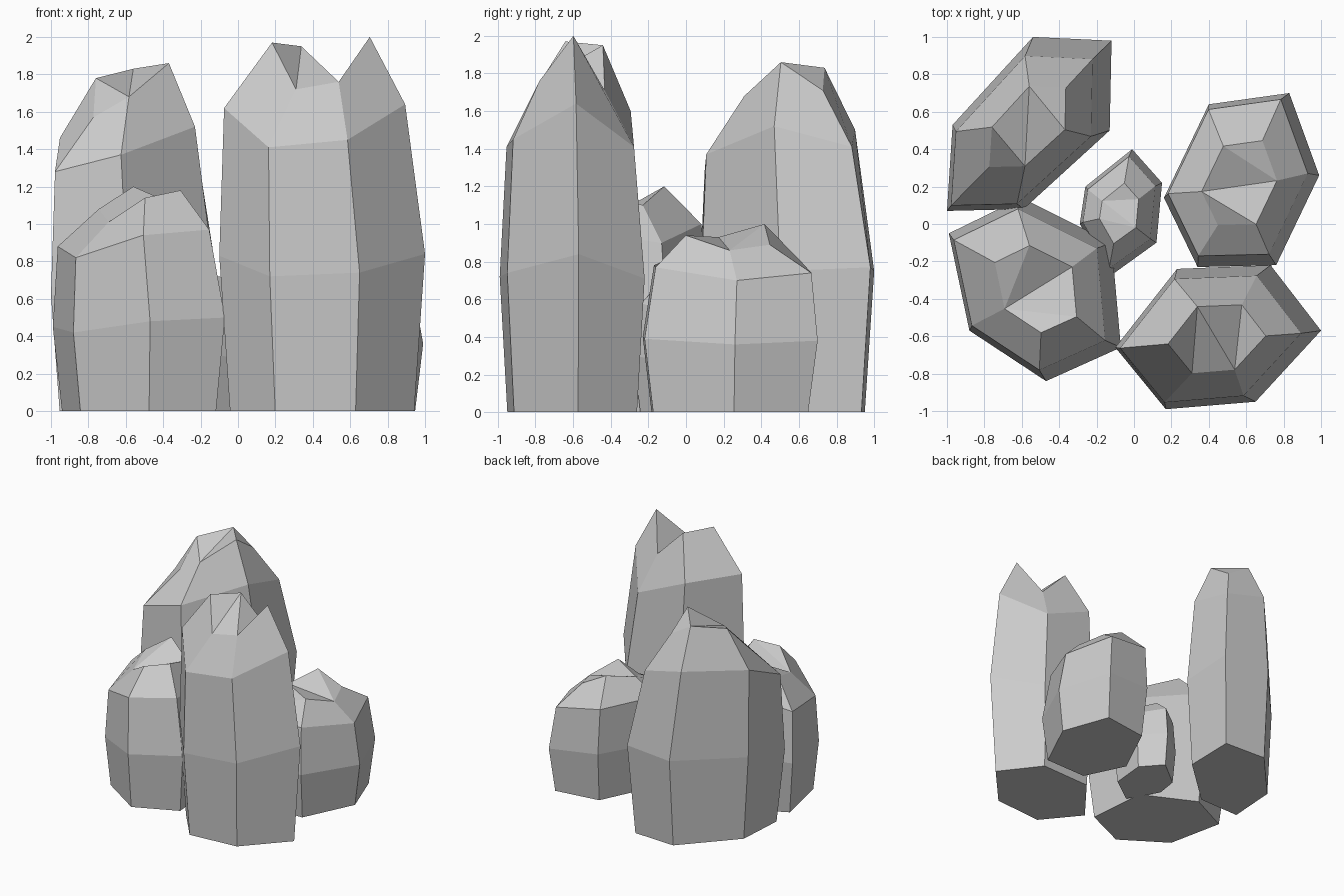
import bpy, bmesh
from mathutils import Vector

if "Cube" in bpy.data.objects:
    bpy.data.objects.remove(bpy.data.objects["Cube"])


def ring(bm, outline, scale, shift, heights):
    """Add a copy of the outline, scaled about its centre and shifted."""
    cx = sum(p[0] for p in outline) / 6
    cy = sum(p[1] for p in outline) / 6
    return [bm.verts.new((cx + shift[0] + (x - cx) * scale,
                          cy + shift[1] + (y - cy) * scale, z))
            for (x, y), z in zip(outline, heights)]


def rock(name, outline, belly, shoulder, cap, lean, cap_shift, cap_faces, taper=0.88):
    """Six-sided column: base, belly, shoulder and a broken faceted cap."""
    bm = bmesh.new()
    rings = [
        ring(bm, outline, 0.895, (0, 0), [0] * 6),
        ring(bm, outline, 1.0, (0, 0), belly),
        ring(bm, outline, taper, lean, shoulder),
        ring(bm, outline, taper * 0.54, cap_shift, cap),
    ]
    bm.faces.new(rings[0])
    for low, high in zip(rings, rings[1:]):
        for i in range(6):
            j = (i + 1) % 6
            bm.faces.new((low[i], low[j], high[j], high[i]))
    for f in cap_faces:
        bm.faces.new([rings[3][i] for i in f])
    bmesh.ops.recalc_face_normals(bm, faces=bm.faces)
    me = bpy.data.meshes.new(name)
    bm.to_mesh(me)
    bm.free()
    ob = bpy.data.objects.new(name, me)
    bpy.context.collection.objects.link(ob)


# Tall front right column with a notched crown
rock("front_right_rock",
     [(-.1, -.66), (.23, -.24), (.73, -.22), (1.0, -.57), (.65, -.95), (.17, -.99)],
     [.83, .78, .71, .84, .74, .72], [1.62, 1.6, 1.41, 1.64, 1.45, 1.41],
     [1.97, 1.95, 1.71, 2.0, 1.76, 1.72], (-.04, -.01), (-.005, -.01),
     [(0, 1, 5), (1, 4, 5), (1, 2, 4), (2, 3, 4)])

# Low back right boulder
rock("back_right_rock",
     [(.16, .14), (.40, .64), (.83, .70), (.99, .26), (.76, -.22), (.34, -.23)],
     [.40, .42, .38, .36, .39, .40], [.80, .80, .74, .70, .77, .78],
     [.93, 1.0, .89, .86, .94, .86], (-.02, .015), (-.015, -.005),
     [(0, 1, 3), (1, 2, 3), (0, 3, 4), (0, 4, 5)], 0.9)

# Low front left boulder
rock("front_left_rock",
     [(-.99, -.05), (-.60, .14), (-.12, -.1), (-.07, -.66), (-.47, -.84), (-.88, -.57)],
     [.45, .48, .46, .50, .48, .42], [.88, 1.0, .90, .97, .94, .82],
     [1.08, 1.2, 1.1, 1.18, 1.14, 1.01], (-.03, 0), (0, 0),
     [(0, 1, 5), (1, 2, 5), (2, 3, 5), (3, 4, 5)])

# Tall back left column
rock("back_left_rock",
     [(-.12, .98), (-.54, 1.0), (-.97, .53), (-1.0, .07), (-.59, .08), (-.13, .5)],
     [.77, .75, .72, .62, .68, .75], [1.41, 1.50, 1.46, 1.28, 1.37, 1.52],
     [1.71, 1.83, 1.78, 1.57, 1.68, 1.86], (-.04, -.035), (-.01, -.01),
     [(0, 1, 5), (1, 2, 4), (2, 3, 4), (1, 4, 5)], 0.86)

# Small centre rock
rock("centre_rock",
     [(-.01, .40), (.15, .22), (.12, -.10), (-.13, -.28), (-.29, 0), (-.26, .20)],
     [.27, .28, .27, .30, .29, .27], [.52, .50, .52, .58, .55, .54],
     [.64, .62, .70, .72, .73, .66], (-.01, 0), (-.01, -.01),
     [(0, 1, 5), (1, 2, 5), (2, 4, 5), (2, 3, 4)])
